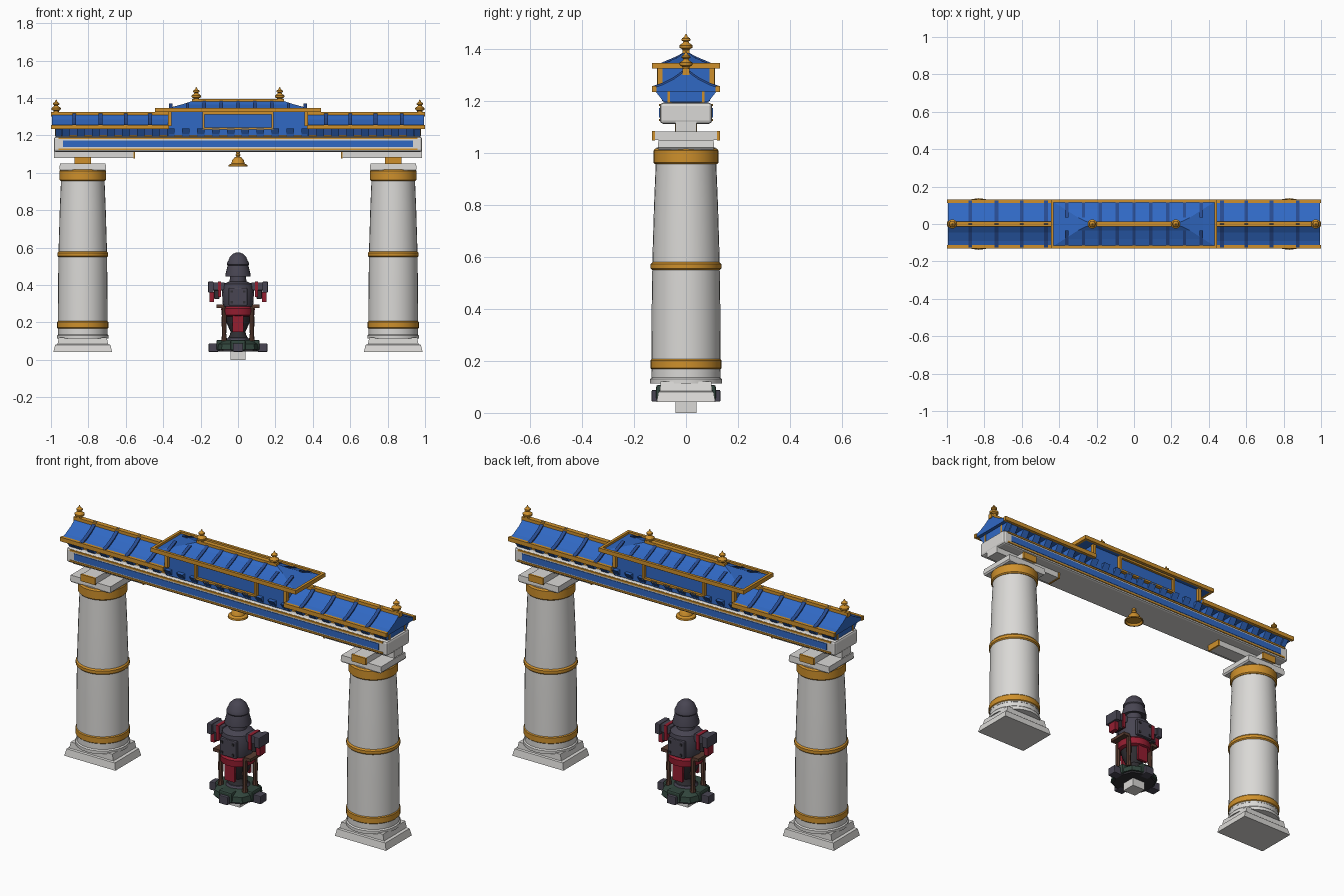
import bpy
import bmesh
import math
from mathutils import Vector

if "Cube" in bpy.data.objects:
    bpy.data.objects.remove(bpy.data.objects["Cube"], do_unlink=True)


def material(name, r, g, b):
    m = bpy.data.materials.new(name)
    m.use_nodes = True
    m.diffuse_color = (r, g, b, 1)
    bsdf = next(n for n in m.node_tree.nodes if n.type == 'BSDF_PRINCIPLED')
    bsdf.inputs["Base Color"].default_value = (r, g, b, 1)
    bsdf.inputs["Roughness"].default_value = 0.7
    return m


STONE = material("pale stone", 0.70, 0.69, 0.67)
BLUE = material("roof blue", 0.03, 0.14, 0.55)
DEEP = material("deep blue", 0.02, 0.07, 0.28)
GOLD = material("gold", 0.62, 0.28, 0.025)
IRON = material("iron grey", 0.065, 0.06, 0.085)
DARK = material("dark metal", 0.03, 0.028, 0.033)
GREEN = material("dark green", 0.032, 0.062, 0.047)
RED = material("red", 0.30, 0.013, 0.03)
BROWN = material("brown", 0.10, 0.045, 0.03)


def finish(name, bm, mat, smooth=False):
    bmesh.ops.recalc_face_normals(bm, faces=bm.faces)
    mesh = bpy.data.meshes.new(name)
    bm.to_mesh(mesh)
    bm.free()
    mesh.materials.append(mat)
    if smooth:
        mesh.polygons.foreach_set("use_smooth", [True] * len(mesh.polygons))
        mesh.set_sharp_from_angle(angle=math.radians(35))
    ob = bpy.data.objects.new(name, mesh)
    bpy.context.collection.objects.link(ob)
    return ob


def loft(name, rings, mat, smooth=False):
    """Skin equal rings of points and cap both ends."""
    bm = bmesh.new()
    loops = [[bm.verts.new(p) for p in ring] for ring in rings]
    n = len(loops[0])
    for a, b in zip(loops, loops[1:]):
        for i in range(n):
            j = (i + 1) % n
            bm.faces.new((a[i], a[j], b[j], b[i]))
    bm.faces.new(loops[0])
    bm.faces.new(loops[-1])
    return finish(name, bm, mat, smooth)


def lathe(name, profile, mat, x=0, y=0, z=0, sides=24):
    rings = [[(x + r * math.cos(math.tau * i / sides), y + r * math.sin(math.tau * i / sides), z + h)
              for i in range(sides)] for r, h in profile]
    return loft(name, rings, mat, True)


def tiers(name, levels, mat, x=0, y=0):
    """Stack of rectangles, each (half x, half y, z)."""
    return loft(name, [[(x - a, y - b, z), (x + a, y - b, z), (x + a, y + b, z), (x - a, y + b, z)]
                       for a, b, z in levels], mat)


def box(name, x, y, z, mat, bevel=0):
    """Box from (low, high) pairs."""
    (x0, x1), (y0, y1) = sorted(x), sorted(y)
    ob = tiers(name, [((x1 - x0) / 2, (y1 - y0) / 2, h) for h in z], mat, (x0 + x1) / 2, (y0 + y1) / 2)
    if bevel:
        mod = ob.modifiers.new("bevel", 'BEVEL')
        mod.width = bevel
        mod.segments = 2
    return ob


def prism(name, profile, x0, x1, mat):
    """Extrude a (y, z) outline along x."""
    return loft(name, [[(x, y, z) for y, z in profile] for x in (x0, x1)], mat)


def strip(path, thick):
    return path + [(y, z + thick) for y, z in reversed(path)]


SIDES = (("right", -1), ("left", 1))
FACES = (("front", -1), ("back", 1))
FINIAL = [(0.014, 0), (0.014, 0.008), (0.024, 0.014), (0.025, 0.024), (0.012, 0.033), (0.010, 0.038),
          (0.017, 0.043), (0.016, 0.050), (0.007, 0.056), (0.002, 0.068)]

# Columns with plinths, bands and capitals
for side, s in SIDES:
    cx = 0.83 * s
    tiers(side + "_plinth", [(0.157, 0.113, 0.042), (0.148, 0.106, 0.08), (0.135, 0.10, 0.085),
                             (0.128, 0.098, 0.12)], STONE, cx)
    lathe(side + "_column_foot", [(0.138, 0.113), (0.138, 0.13), (0.132, 0.136), (0.132, 0.17)], STONE, cx)
    lathe(side + "_column", [(0.133, 0.16), (0.132, 0.4), (0.129, 0.6), (0.123, 0.8), (0.114, 1.02)],
          STONE, cx, sides=32)
    for band, r, z0, z1 in (("lower", 0.137, 0.166, 0.21), ("middle", 0.136, 0.55, 0.58),
                            ("upper", 0.125, 0.957, 1.017)):
        lathe(f"{side}_{band}_band", [(r - 0.006, z0), (r, z0 + 0.006), (r, z1 - 0.008), (r - 0.007, z1)],
              GOLD, cx, sides=32)
    tiers(side + "_capital", [(0.118, 0.105, 1.012), (0.125, 0.108, 1.02), (0.122, 0.106, 1.05)], STONE, cx)
    box(side + "_cross_arm", (cx - 0.042, cx + 0.042), (-0.122, 0.122), (1.05, 1.083), STONE)
    for face, f in FACES:
        box(f"{side}_{face}_arm_end", (cx - 0.044, cx + 0.044), (0.12 * f, 0.13 * f), (1.047, 1.085), GOLD)
    box(side + "_corbel", (0.985 * s, 0.56 * s), (-0.04, 0.04), (1.08, 1.12), STONE)
    box(side + "_corbel_end", (0.56 * s, 0.55 * s), (-0.042, 0.042), (1.078, 1.115), GOLD)

# Main beam with painted bands
box("main_beam", (-0.985, 0.985), (-0.1, 0.1), (1.112, 1.193), STONE, 0.012)
for face, f in FACES:
    box(face + "_beam_panel", (-0.935, 0.935), (0.098 * f, 0.103 * f), (1.137, 1.172), BLUE)
    for name, z0 in (("lower", 1.122), ("upper", 1.18)):
        box(f"{face}_{name}_beam_line", (-0.96, 0.96), (0.095 * f, 0.104 * f), (z0, z0 + 0.009), GOLD)

# Bracket course between the beam and the roofs
box("bracket_core", (-0.96, 0.96), (-0.055, 0.055), (1.185, 1.245), DEEP)
for face, f in FACES:
    box(face + "_bracket_rail", (-0.955, 0.955), (0.055 * f, 0.07 * f), (1.19, 1.202), GOLD)
    for i in range(24):
        x = -0.92 + i * 0.08
        prism(f"{face}_bracket_{i}", [(0.05 * f, 1.19), (0.085 * f, 1.195), (0.115 * f, 1.238), (0.05 * f, 1.238)],
              x - 0.02, x + 0.02, BLUE)

# Side roofs
slope = [(-0.125, 1.25), (-0.09, 1.262), (-0.045, 1.285), (0, 1.318),
         (0.045, 1.285), (0.09, 1.262), (0.125, 1.25)]
for side, s in SIDES:
    x0, x1 = 0.37 * s, 0.995 * s
    prism(side + "_roof", slope + [(0.12, 1.236), (-0.12, 1.236)], x0, x1, BLUE)
    prism(side + "_gable", [(-0.12, 1.24), (-0.085, 1.195), (0.085, 1.195), (0.12, 1.24)],
          0.945 * s, 0.975 * s, BLUE)
    box(side + "_ridge", (x0, s), (-0.013, 0.013), (1.3, 1.325), GOLD)
    lathe(side + "_finial", FINIAL, GOLD, 0.972 * s, z=1.323, sides=16)
    for face, f in FACES:
        box(f"{side}_{face}_eave", (x0, s), (0.113 * f, 0.13 * f), (1.234, 1.257), GOLD)
        box(f"{side}_{face}_gable_post", (0.97 * s, 0.978 * s), (0.062 * f, 0.072 * f), (1.193, 1.237), GOLD)
    for i, x in enumerate((0.47, 0.60, 0.735, 0.875)):
        prism(f"{side}_roof_rib_{i}", strip(slope, 0.008), x * s - 0.01, x * s + 0.01, DEEP)

# Centre wall with framed panels
box("centre_wall", (-0.37, 0.37), (-0.092, 0.092), (1.2, 1.33), BLUE)
for face, f in FACES:
    box(face + "_panel", (-0.18, 0.18), (0.09 * f, 0.098 * f), (1.24, 1.318), BLUE)
    for side, s in SIDES:
        box(f"{face}_{side}_panel_stile", (0.178 * s, 0.19 * s), (0.09 * f, 0.112 * f), (1.232, 1.324), GOLD)
        box(f"{face}_{side}_post", (0.355 * s, 0.375 * s), (0.09 * f, 0.11 * f), (1.25, 1.328), GOLD)
    for name, z0 in (("lower", 1.232), ("upper", 1.313)):
        box(f"{face}_{name}_panel_rail", (-0.19, 0.19), (0.09 * f, 0.112 * f), (z0, z0 + 0.011), GOLD)

# Upper hipped roof with its raised edge
tiers("upper_roof", [(0.438, 0.122, 1.325), (0.435, 0.12, 1.333), (0.37, 0.08, 1.347),
                     (0.3, 0.035, 1.366), (0.24, 0.006, 1.386)], BLUE)
for face, f in FACES:
    box(face + "_upper_eave", (-0.445, 0.445), (0.115 * f, 0.13 * f), (1.324, 1.346), GOLD)
    hip = [(0.115 * f, 1.33), (0.08 * f, 1.345), (0.035 * f, 1.364)]
    for i in range(-4, 5):
        path = hip if abs(i) > 2 else hip + [(0.008 * f, 1.38)]
        prism(f"{face}_upper_rib_{i + 4}", strip(path, 0.008), i * 0.09 - 0.009, i * 0.09 + 0.009, DEEP)
for side, s in SIDES:
    box(side + "_upper_verge", (0.43 * s, 0.445 * s), (-0.13, 0.13), (1.324, 1.346), GOLD)
    lathe(side + "_upper_finial", FINIAL, GOLD, 0.223 * s, z=1.39, sides=16)
box("upper_ridge", (-0.245, 0.245), (-0.013, 0.013), (1.375, 1.396), GOLD)

# Hanging bell
lathe("bell", [(0.04, 1.046), (0.046, 1.034), (0.052, 1.034), (0.05, 1.043), (0.036, 1.05), (0.03, 1.07),
               (0.018, 1.083), (0.009, 1.086), (0.014, 1.095), (0.009, 1.104), (0.012, 1.116)], GOLD)

# Armoured statue: pedestal and cross-shaped base
box("statue_pedestal", (-0.04, 0.04), (-0.04, 0.04), (0, 0.05), STONE)
lathe("statue_base_floor", [(0.115, 0.045), (0.115, 0.06), (0.08, 0.075)], DARK, sides=8)
lathe("statue_base", [(0.125, 0.055), (0.12, 0.085), (0.085, 0.105)], GREEN, sides=8)
for i in range(4):
    d = Vector((round(math.cos(i * math.pi / 2)), round(math.sin(i * math.pi / 2))))
    far = 0.13 if d.x else 0.105
    c = d * far
    box(f"base_foot_{i}", (c.x - 0.027, c.x + 0.027), (c.y - 0.027, c.y + 0.027), (0.043, 0.088), IRON, 0.004)
    c = d * 0.075
    box(f"base_arm_{i}", (c.x - 0.04, c.x + 0.04), (c.y - 0.04, c.y + 0.04), (0.05, 0.107), GREEN, 0.008)

# Statue body and helmet
lathe("statue_skirt", [(0.06, 0.1), (0.045, 0.13), (0.04, 0.15), (0.062, 0.2), (0.075, 0.25)], DARK, sides=16)
lathe("statue_collar", [(0.065, 0.1), (0.055, 0.118), (0.04, 0.122)], IRON, sides=16)
lathe("statue_belt", [(0.07, 0.232), (0.088, 0.24), (0.09, 0.275), (0.08, 0.285)], RED, sides=16)
lathe("statue_chest", [(0.074, 0.275), (0.082, 0.3), (0.086, 0.37), (0.08, 0.405), (0.045, 0.42), (0.042, 0.455)],
      IRON, sides=16)
lathe("statue_helmet", [(0.045, 0.455), (0.068, 0.447), (0.068, 0.455), (0.055, 0.505), (0.059, 0.51),
                        (0.059, 0.518), (0.052, 0.53), (0.043, 0.552), (0.026, 0.568), (0.006, 0.575)], IRON)
for face, f in FACES:
    box(face + "_red_sash", (-0.03, 0.03), (0.06 * f, 0.075 * f), (0.15, 0.24), RED)
    box(face + "_chest_plate", (-0.05, 0.05), (0.07 * f, 0.09 * f), (0.29, 0.385), IRON, 0.005)
    for x in (-0.034, 0.034):
        for z in (0.308, 0.365):
            box("chest_rivet", (x - 0.006, x + 0.006), (0.085 * f, 0.095 * f), (z - 0.006, z + 0.006), DARK)

# Statue arms, tassels and supports
for side, s in SIDES:
    box(side + "_arm", (0.07 * s, 0.155 * s), (-0.035, 0.035), (0.372, 0.415), IRON, 0.005)
    box(side + "_shoulder_block", (0.13 * s, 0.16 * s), (-0.045, 0.045), (0.36, 0.418), IRON, 0.004)
    box(side + "_arm_strap", (0.09 * s, 0.108 * s), (-0.039, 0.039), (0.335, 0.418), RED)
    box(side + "_tassel", (0.127 * s, 0.152 * s), (-0.025, 0.025), (0.31, 0.362), RED)
    box(side + "_fist", (0.1 * s, 0.128 * s), (-0.03, 0.03), (0.325, 0.375), DARK, 0.005)
    box(side + "_brace", (0.075 * s, 0.115 * s), (-0.055, 0.055), (0.278, 0.295), BROWN)
    for face, f in FACES:
        lathe(f"{side}_{face}_support", [(0.016, 0.1), (0.011, 0.14), (0.014, 0.2), (0.011, 0.285)],
              BROWN, 0.074 * s, 0.045 * f, sides=8)
